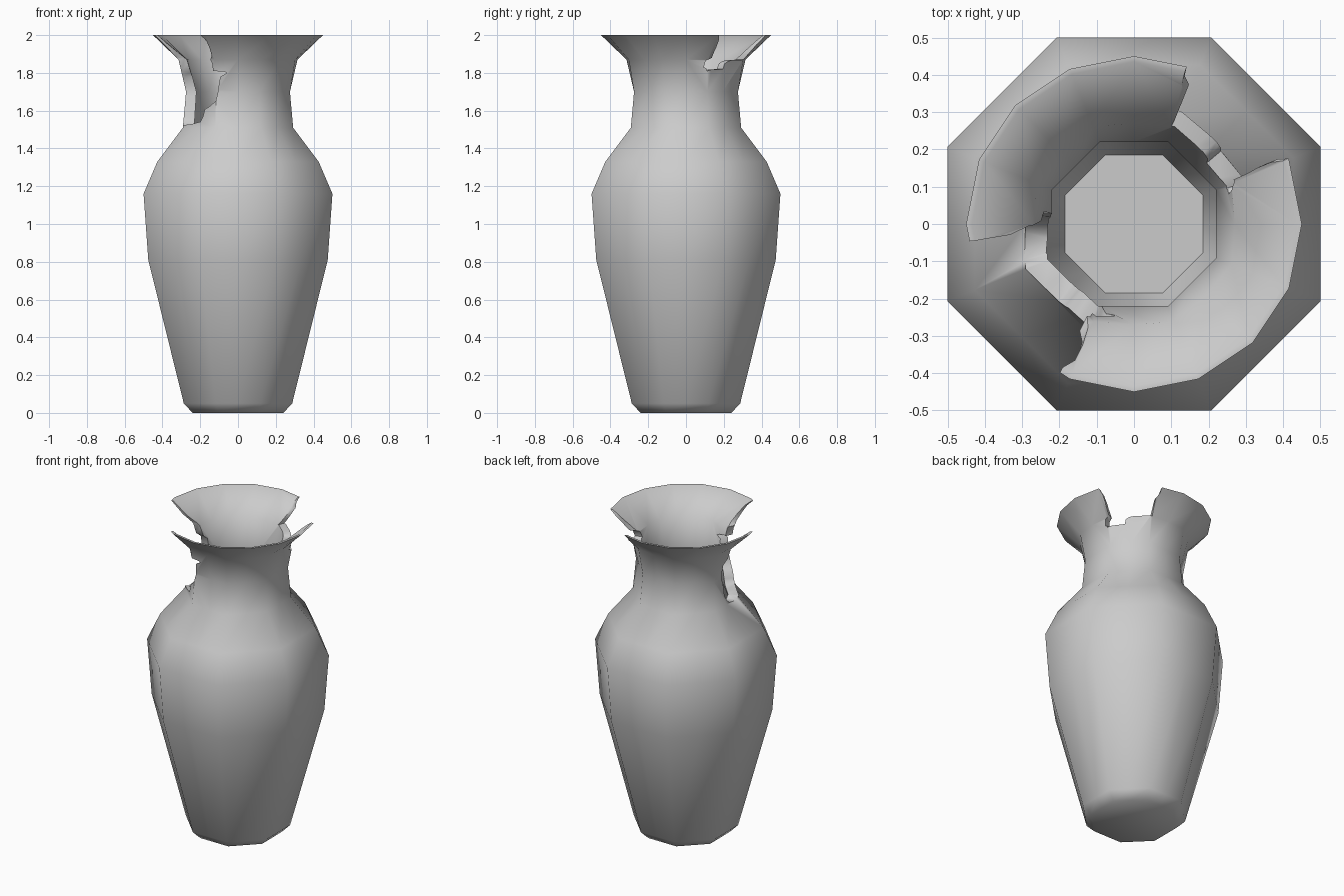
import bpy, bmesh
from math import radians, cos, sin, pi

if "Cube" in bpy.data.objects:
    bpy.data.objects.remove(bpy.data.objects["Cube"])

# Profiles: (radius at flat, z, roundness 0 = octagon, 1 = round)
OUTER = [(0.24, 0.0, 0), (0.287, 0.05, 0), (0.475, 0.81, 0), (0.5, 1.16, 0),
         (0.427, 1.33, 0), (0.292, 1.51, 0), (0.275, 1.70, 0),
         (0.315, 1.87, 0.5), (0.45, 2.0, 1)]
INNER = [(0.435, 2.0, 1), (0.27, 1.87, 0.4), (0.22, 1.70, 0), (0.232, 1.51, 0),
         (0.37, 1.31, 0), (0.44, 1.15, 0), (0.42, 0.81, 0), (0.185, 0.07, 0)]
N = 16

# Broken areas of the neck: outline as (angle in degrees, z)
FRONT_BREAK = [(186.5, 2.2), (186, 2.0), (181, 1.88), (172, 1.78), (175, 1.65),
               (180, 1.54), (198, 1.505), (215, 1.53), (230, 1.57), (238, 1.62),
               (250, 1.73), (259, 1.80), (245, 1.81), (243, 1.87), (247, 1.93),
               (243.5, 2.0), (243, 2.2)]
BACK_BREAK = [(72.5, 2.2), (71.5, 2.0), (68.5, 1.95), (69, 1.87), (45, 1.86),
              (40, 1.82), (21, 1.81), (17.5, 1.83), (24, 1.88), (24.5, 1.94),
              (23, 2.0), (22.5, 2.2)]


def make_object(name, bm):
    bmesh.ops.recalc_face_normals(bm, faces=bm.faces[:])
    mesh = bpy.data.meshes.new(name)
    bm.to_mesh(mesh)
    bm.free()
    obj = bpy.data.objects.new(name, mesh)
    bpy.context.collection.objects.link(obj)
    return obj


def build_vase():
    bm = bmesh.new()
    rings = []
    for r, z, rnd in OUTER + INNER:
        ring = []
        for i in range(N):
            a = 2 * pi * i / N
            corner = 1 / cos(pi / 8) if i % 2 else 1
            k = r * (corner * (1 - rnd) + rnd)
            ring.append(bm.verts.new((k * cos(a), k * sin(a), z)))
        rings.append(ring)
    for a, b in zip(rings, rings[1:]):
        for i in range(N):
            j = (i + 1) % N
            bm.faces.new((a[i], a[j], b[j], b[i]))
    bm.faces.new(rings[0])
    bm.faces.new(rings[-1])
    return make_object("vase", bm)


def radial_cutter(name, outline):
    bm = bmesh.new()
    near, far = [[bm.verts.new((r * cos(radians(t)), r * sin(radians(t)), z))
                  for t, z in outline] for r in (0.1, 0.8)]
    n = len(outline)
    for i in range(n):
        j = (i + 1) % n
        bm.faces.new((near[i], near[j], far[j], far[i]))
    bm.faces.new(near)
    bm.faces.new(far)
    bmesh.ops.triangulate(bm, faces=bm.faces[:])
    obj = make_object(name, bm)
    obj.hide_render = True
    return obj


# Whole vase, then knock out the two missing shards
vase = build_vase()
bpy.context.view_layer.objects.active = vase
vase.select_set(True)
for name, outline in (("front_break_cutter", FRONT_BREAK), ("back_break_cutter", BACK_BREAK)):
    cutter = radial_cutter(name, outline)
    mod = vase.modifiers.new(name, 'BOOLEAN')
    mod.operation = 'DIFFERENCE'
    mod.solver = 'EXACT'
    mod.object = cutter
    bpy.ops.object.modifier_apply(modifier=mod.name)
    bpy.data.objects.remove(cutter)

# Smooth body, crisp fractures
bpy.ops.object.shade_smooth_by_angle(angle=radians(55))
